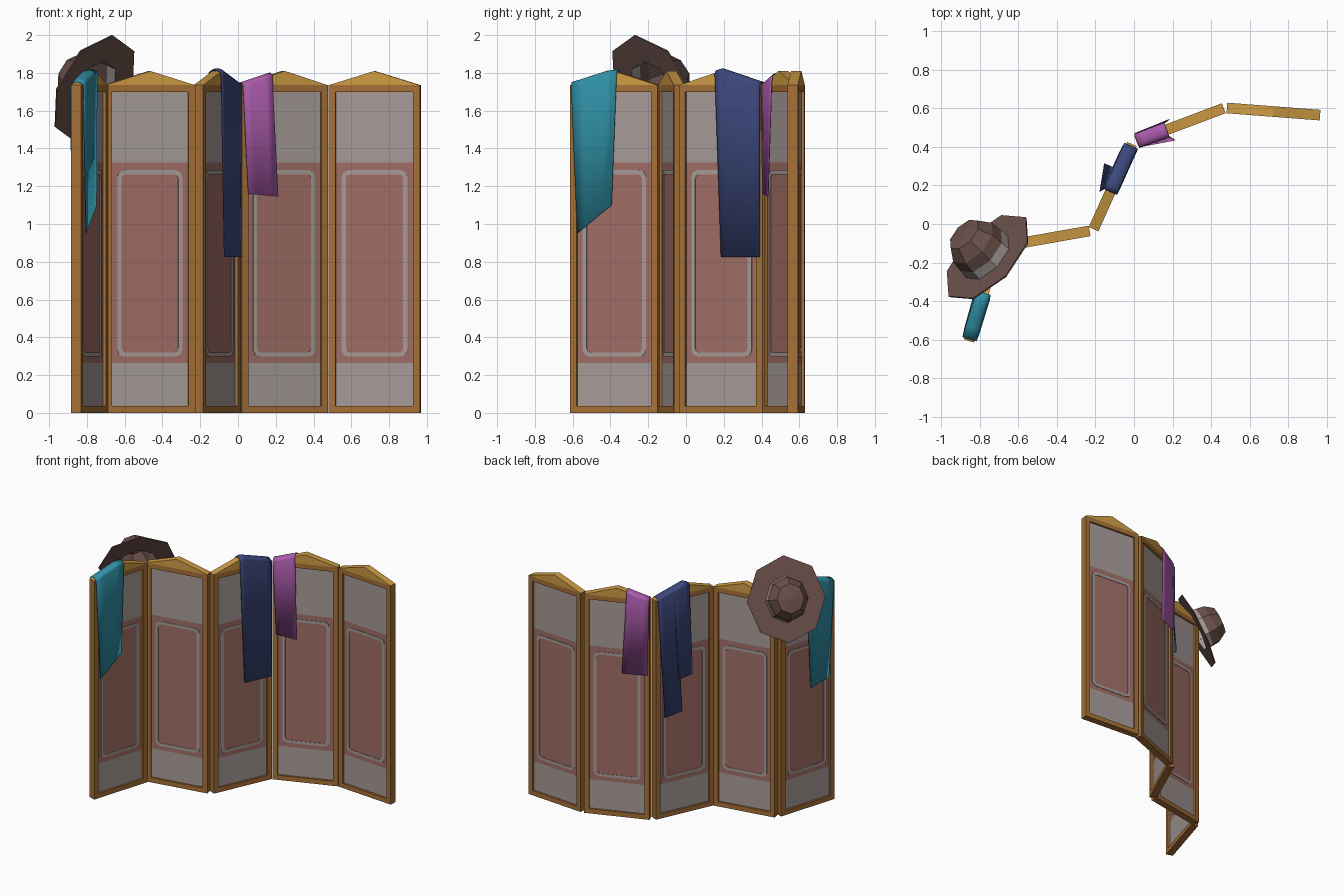
import bpy, bmesh, math
from mathutils import Vector, Matrix

if "Cube" in bpy.data.objects:
    bpy.data.objects.remove(bpy.data.objects["Cube"])


def material(name, r, g, b):
    lin = lambda c: ((c / 255 + 0.055) / 1.055) ** 2.4
    m = bpy.data.materials.new(name)
    m.diffuse_color = (lin(r), lin(g), lin(b), 1)
    m.use_nodes = True
    m.node_tree.nodes["Principled BSDF"].inputs["Base Color"].default_value = m.diffuse_color
    return m


WOOD = material("brown wood", 166, 112, 54)
GOLD = material("gold wood", 206, 156, 68)
GREY = material("warm grey", 166, 155, 151)
PINK = material("dusty pink", 160, 110, 101)
TEAL = material("teal cloth", 48, 146, 168)
NAVY = material("navy cloth", 60, 72, 124)
PURPLE = material("purple cloth", 174, 93, 174)
BROWN = material("hat brown", 106, 80, 74)

L, T, H, PEAK = 0.485, 0.055, 1.735, 0.075   # panel length, thickness, height, gable rise
W = 0.037                                     # frame width


def finish(name, bm, mats, matrix=Matrix()):
    bmesh.ops.recalc_face_normals(bm, faces=bm.faces[:])
    me = bpy.data.meshes.new(name)
    bm.to_mesh(me)
    bm.free()
    for m in mats:
        me.materials.append(m)
    ob = bpy.data.objects.new(name, me)
    bpy.context.collection.objects.link(ob)
    ob.matrix_world = matrix
    return ob


def add_box(bm, u0, u1, z0, z1, t):
    mat = Matrix.Translation(((u0 + u1) / 2, 0, (z0 + z1) / 2)) @ Matrix.Diagonal((u1 - u0, t, z1 - z0, 1))
    bmesh.ops.create_cube(bm, size=1, matrix=mat)


def add_prism(bm, pts, y0, y1):
    """Extrude a (u, z) outline from y0 to y1."""
    a = [bm.verts.new((u, y0, z)) for u, z in pts]
    b = [bm.verts.new((u, y1, z)) for u, z in pts]
    n = len(pts)
    bm.faces.new(a)
    bm.faces.new(b[::-1])
    for i in range(n):
        j = (i + 1) % n
        bm.faces.new((a[i], a[j], b[j], b[i]))


def cut_rect(u0, u1, z0, z1, c):
    """Rectangle outline with rounded corners."""
    pts = []
    for cu, cz, a0 in ((u1 - c, z1 - c, 0), (u0 + c, z1 - c, 90), (u0 + c, z0 + c, 180), (u1 - c, z0 + c, 270)):
        for k in range(3):
            a = math.radians(a0 + 45 * k)
            pts.append((cu + c * math.cos(a), cz + c * math.sin(a)))
    return pts


def add_ring(bm, outer, inner, y0, y1):
    loops = [[bm.verts.new((u, y, z)) for u, z in p]
             for p, y in ((outer, y0), (outer, y1), (inner, y1), (inner, y0))]
    n = len(outer)
    for k in range(4):
        p, q = loops[k], loops[(k + 1) % 4]
        for i in range(n):
            j = (i + 1) % n
            bm.faces.new((p[i], p[j], q[j], q[i]))


# Five folding panels: start x, start y, angle
panels = [(-0.857, -0.607, 73), (-0.708, -0.12, 10), (-0.21, -0.027, 65.8),
          (0.012, 0.43, 20.6), (0.482, 0.602, -4.4)]
frames = [Matrix.Translation((x, y, 0)) @ Matrix.Rotation(math.radians(a), 4, 'Z') for x, y, a in panels]

for i, M in enumerate(frames, 1):
    # stiles and rails
    bm = bmesh.new()
    for u in (0, L - W):
        add_box(bm, u, u + W, 0, H, T)
    for z in (0, H - W):
        add_box(bm, W, L - W, z, z + W, T)
    finish(f"panel_frame_{i}", bm, [WOOD], M)
    # gabled crest
    bm = bmesh.new()
    add_prism(bm, [(0, H), (L, H), (L / 2, H + PEAK)], -T / 2, T / 2)
    finish(f"panel_crest_{i}", bm, [GOLD], M)
    # recessed infill: grey, pink, grey
    for part, z0, z1, m in (("lower", W, 0.265, GREY), ("middle", 0.265, 1.325, PINK),
                            ("upper", 1.325, H - W, GREY)):
        bm = bmesh.new()
        add_box(bm, W, L - W, z0, z1, 0.025)
        finish(f"panel_{part}_infill_{i}", bm, [m], M)
    # inlaid border line on both sides
    bm = bmesh.new()
    for s in (-1, 1):
        add_ring(bm, cut_rect(0.068, L - 0.068, 0.298, 1.285, 0.035),
                 cut_rect(0.09, L - 0.09, 0.32, 1.263, 0.022), s * 0.0115, s * 0.016)
    finish(f"panel_inlay_{i}", bm, [GREY], M)


def gable(u):
    return H + PEAK * (1 - abs(u - L / 2) / (L / 2))


def cloth(name, M, mat, pieces):
    """Drape strips over a panel. Piece: top u range, then front and back bottom
    corners as (u, distance from panel centre, z)."""
    bm = bmesh.new()
    R, N, C = 0.036, 8, 4
    for u0, u1, f0, f1, b0, b1 in pieces:
        grid = []
        for c in range(C + 1):
            t = c / C
            u = u0 + (u1 - u0) * t
            zt = gable(u) + 0.013
            f = Vector(f0).lerp(Vector(f1), t)
            b = Vector(b0).lerp(Vector(b1), t)
            col = [(f.x, -f.y, f.z)]
            for k in range(N + 1):
                a = math.pi * k / N
                col.append((u, -R * math.cos(a), zt - 0.02 + 0.02 * math.sin(a)))
            col.append((b.x, b.y, b.z))
            grid.append([bm.verts.new(p) for p in col])
        for p, q in zip(grid, grid[1:]):
            for k in range(len(p) - 1):
                bm.faces.new((p[k], p[k + 1], q[k + 1], q[k]))
    bmesh.ops.remove_doubles(bm, verts=bm.verts[:], dist=0.0005)
    for fc in bm.faces:
        fc.smooth = True
    ob = finish(name, bm, [mat], M)
    s = ob.modifiers.new("thickness", 'SOLIDIFY')
    s.thickness = 0.004
    s.offset = 0
    bpy.ops.object.select_all(action='DESELECT')
    ob.select_set(True)
    bpy.context.view_layer.objects.active = ob
    bpy.ops.object.shade_smooth_by_angle(angle=math.radians(40))


# Draped cloths
cloth("teal_cloth", frames[0], TEAL,
      [(0.01, 0.262, (0.045, 0.04, 0.95), (0.235, 0.04, 1.10), (0.06, 0.04, 0.99), (0.23, 0.045, 0.95))])
cloth("navy_cloth", frames[2], NAVY,
      [(0.213, 0.335, (0.25, 0.038, 0.825), (0.36, 0.038, 0.825), (0.192, 0.05, 1.10), (0.335, 0.088, 1.10)),
       (0.335, 0.474, (0.36, 0.038, 0.825), (0.474, 0.038, 0.825), (0.275, 0.04, 0.82), (0.42, 0.04, 0.80))])
cloth("purple_cloth", frames[3], PURPLE,
      [(0.002, 0.168, (0.03, 0.038, 1.16), (0.19, 0.066, 1.145), (0.01, 0.04, 1.15), (0.2, 0.045, 1.15))])

# Tilted eight-sided hat, hollow underneath, with a grey band
profile = [(1, 0), (0.53, 0), (0.51, 0.055), (0.485, 0.12), (0.34, 0.185)]
e1 = Vector((-0.20, -0.205, 0))
e2 = Vector((0.095, -0.10, 0.285))
axis = e1.cross(e2).normalized()
center = Vector((-0.76, -0.172, 1.715))
bm = bmesh.new()
rings = []
for r, h in profile:
    rings.append([bm.verts.new(center + axis * h + e1 * r * math.cos(k * math.pi / 4)
                               + e2 * r * math.sin(k * math.pi / 4)) for k in range(8)])
for i, (p, q) in enumerate(zip(rings, rings[1:])):
    for k in range(8):
        j = (k + 1) % 8
        fc = bm.faces.new((p[k], p[j], q[j], q[k]))
        fc.material_index = 1 if i == 1 else 0
tip = bm.verts.new(center + axis * 0.2)
for k in range(8):
    bm.faces.new((rings[-1][k], rings[-1][(k + 1) % 8], tip))
hat = finish("hat", bm, [BROWN, GREY])
s = hat.modifiers.new("thickness", 'SOLIDIFY')
s.thickness = 0.008
s.offset = 0
